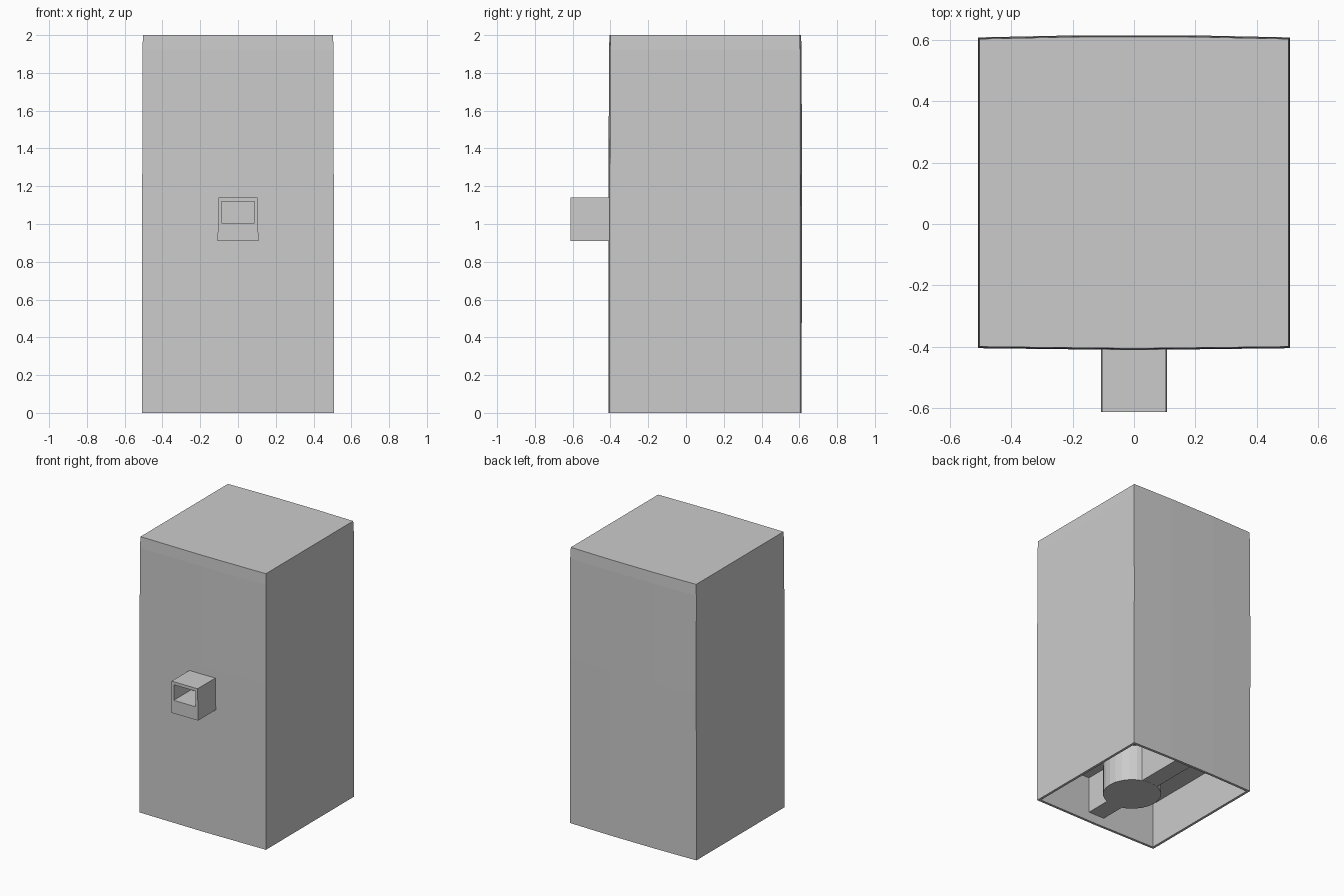
import bpy, bmesh, math

cube = bpy.data.objects.get("Cube")
if cube:
    bpy.data.objects.remove(cube, do_unlink=True)

grey = bpy.data.materials.new("light grey")
grey.use_nodes = True
colour = (0.6, 0.6, 0.6, 1)
grey.diffuse_color = colour
grey.node_tree.nodes["Principled BSDF"].inputs["Base Color"].default_value = colour


def finish(name, bm):
    bmesh.ops.recalc_face_normals(bm, faces=bm.faces)
    mesh = bpy.data.meshes.new(name)
    bm.to_mesh(mesh)
    bm.free()
    mesh.materials.append(grey)
    obj = bpy.data.objects.new(name, mesh)
    bpy.context.collection.objects.link(obj)
    return obj


def bridge(bm, lower, upper):
    n = len(lower)
    for i in range(n):
        j = (i + 1) % n
        bm.faces.new((lower[i], lower[j], upper[j], upper[i]))


def box(name, x0, x1, y0, y1, z0, z1):
    bm = bmesh.new()
    bmesh.ops.create_cube(bm, size=1)
    for v in bm.verts:
        v.co = ((x0, x1)[v.co.x > 0], (y0, y1)[v.co.y > 0], (z0, z1)[v.co.z > 0])
    return finish(name, bm)


# Tall casing: gently bowed front and back, hollow underside with a ceiling
WALL, CEILING = 0.018, 0.33


def outline(bm, half, front, back, z, inset=0.0):
    pts = [(-half, front + .006), (0, front), (half, front + .006),
           (half, back - .007), (half * .35, back), (-half * .35, back),
           (-half, back - .007)]
    sign = lambda a: (a > 0) - (a < 0)
    return [bm.verts.new((x - inset * sign(x) * (abs(x) == half),
                          y + (inset if y < 0 else -inset), z)) for x, y in pts]


bm = bmesh.new()
rings = [outline(bm, .507, -.41, .612, CEILING, WALL),
         outline(bm, .507, -.41, .612, 0, WALL),
         outline(bm, .507, -.41, .612, 0),
         outline(bm, .507, -.41, .614, 1.2),
         outline(bm, .506, -.408, .612, 1.92),
         outline(bm, .503, -.405, .609, 2)]
for a, b in zip(rings, rings[1:]):
    bridge(bm, a, b)
bm.faces.new(rings[0])
bm.faces.new(rings[-1])
finish("casing", bm)

# Round boss and cross bar under the ceiling
bm = bmesh.new()
bmesh.ops.create_cone(bm, cap_ends=True, segments=24, radius1=.195, radius2=.195,
                      depth=CEILING - .065)
bmesh.ops.translate(bm, verts=bm.verts, vec=(0, -.02, (CEILING + .065) / 2))
boss = finish("round_boss", bm)
boss.select_set(True)
bpy.context.view_layer.objects.active = boss
bpy.ops.object.shade_smooth_by_angle(angle=math.radians(10))
box("cross_bar", -.065, .065, -.395, .595, .066, CEILING + .002)

# Front spout: slightly tapered block with an open rectangular tunnel
bm = bmesh.new()


def frame(x_low, x_high, z_low, z_high, y):
    return [bm.verts.new((x, y, z)) for x, z in
            ((-x_low, z_low), (x_low, z_low), (x_high, z_high), (-x_high, z_high))]


loops = [frame(.108, .104, .91, 1.14, -.405),
         frame(.108, .104, .91, 1.14, -.612),
         frame(.087, .087, 1.005, 1.118, -.612),
         frame(.087, .087, 1.005, 1.118, -.415)]
for a, b in zip(loops, loops[1:]):
    bridge(bm, a, b)
bm.faces.new(loops[0])
bm.faces.new(loops[-1])
finish("front_spout", bm)
